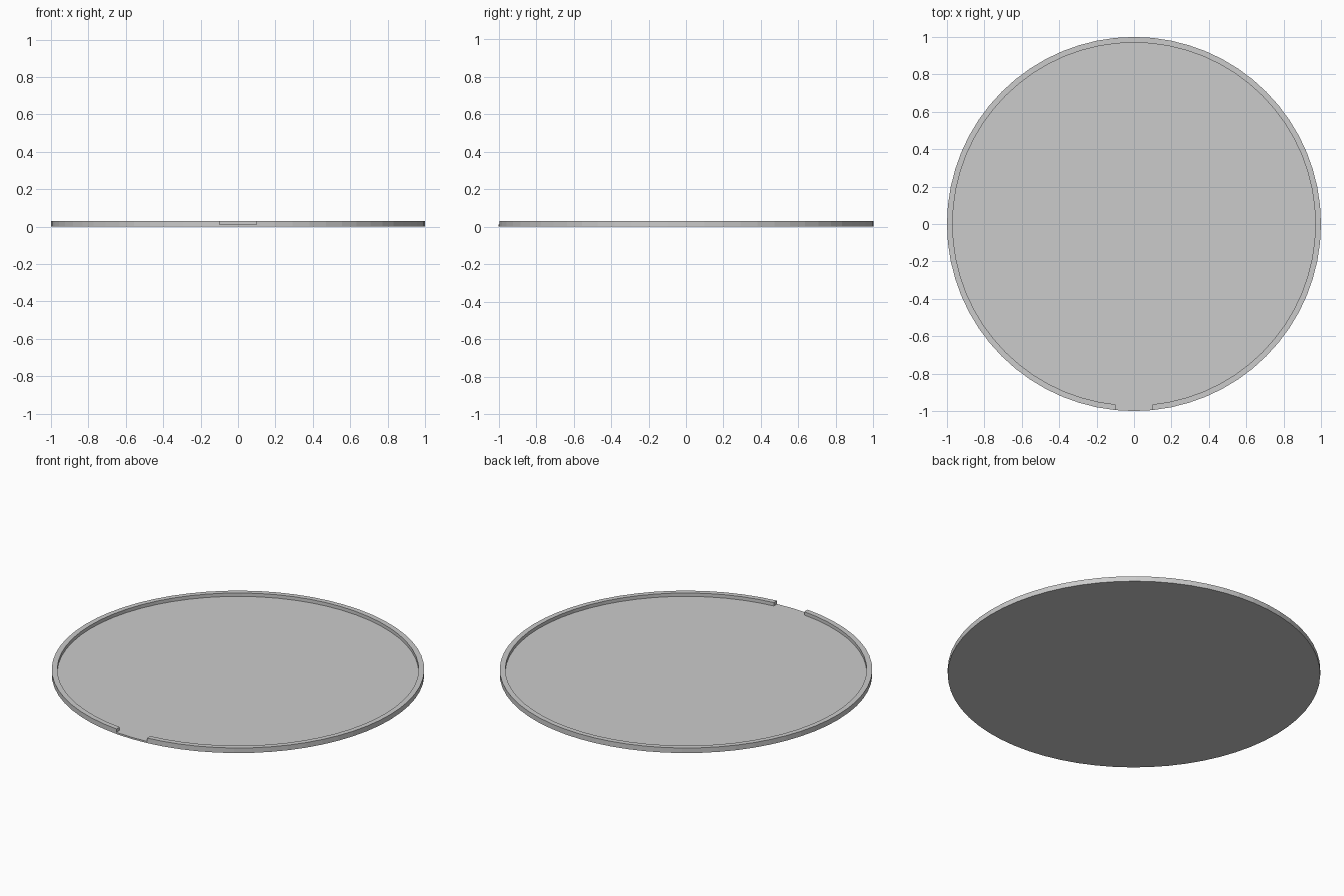
import bpy

if "Cube" in bpy.data.objects:
    bpy.data.objects.remove(bpy.data.objects["Cube"])

SIDES = 64
HEIGHT, FLOOR, WALL = 0.03, 0.01, 0.03


def cylinder(name, radius, z0, z1):
    bpy.ops.mesh.primitive_cylinder_add(vertices=SIDES, radius=radius, depth=z1 - z0,
                                        location=(0, 0, (z0 + z1) / 2))
    ob = bpy.context.object
    ob.name = name
    return ob


def cut(target, cutter):
    cutter.hide_render = True
    cutter.hide_viewport = False
    cutter.display_type = 'WIRE'
    mod = target.modifiers.new(cutter.name, 'BOOLEAN')
    mod.operation = 'DIFFERENCE'
    mod.solver = 'EXACT'
    mod.object = cutter
    bpy.context.view_layer.objects.active = target
    bpy.ops.object.modifier_apply(modifier=mod.name)
    bpy.data.objects.remove(cutter)


# Round tray body
tray = cylinder("round_tray", 1.0, 0, HEIGHT)

# Recess that leaves the thin raised rim
cut(tray, cylinder("recess_cutter", 1.0 - WALL, FLOOR, 0.1))

# Opening through the rim at the front
bpy.ops.mesh.primitive_cube_add(size=1, location=(0, -1, FLOOR + 0.05))
notch = bpy.context.object
notch.name = "rim_gap_cutter"
notch.scale = (0.2, 0.2, 0.1)
cut(tray, notch)
